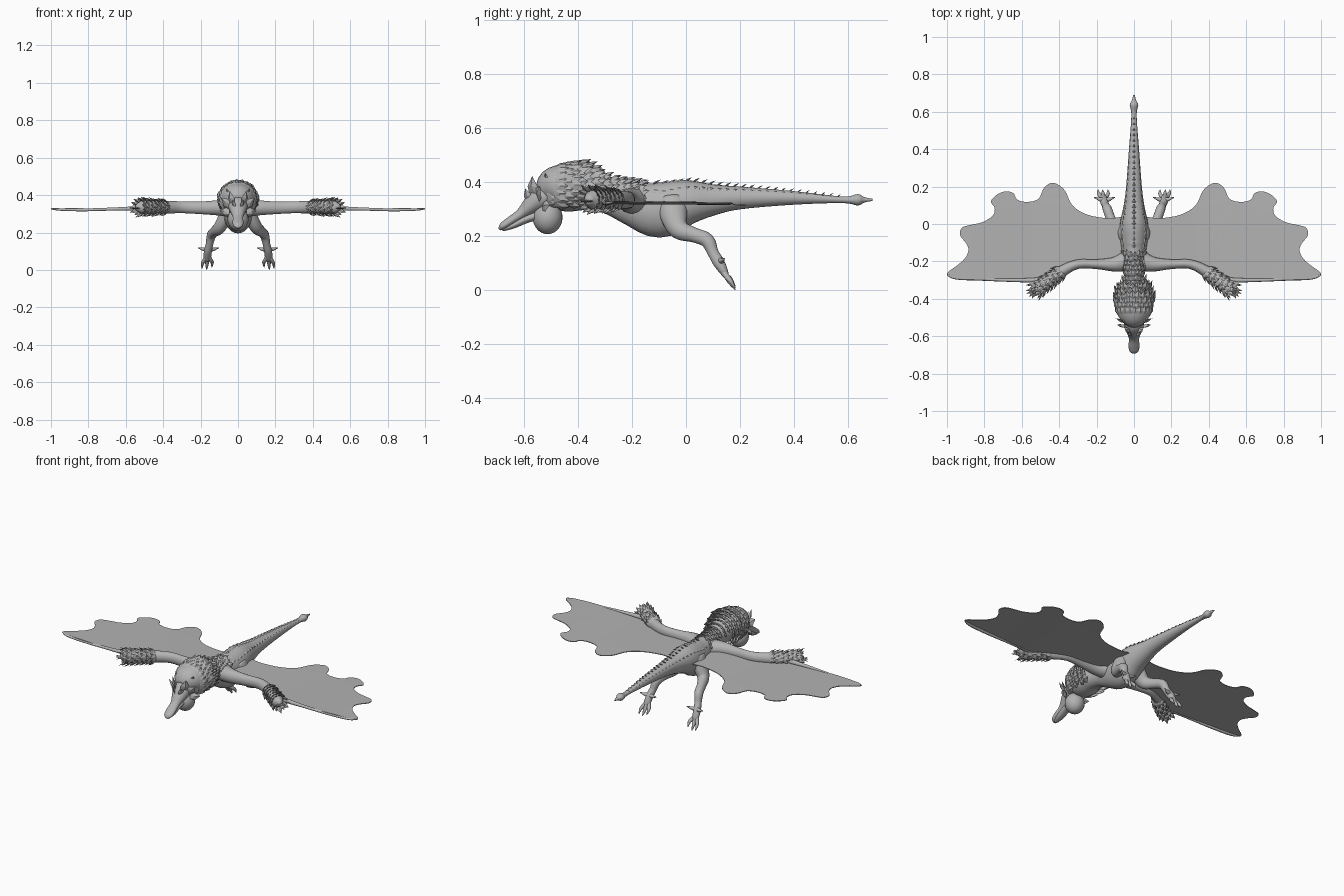
import bpy, bmesh, math, random
from mathutils import Vector

random.seed(4)
if "Cube" in bpy.data.objects:
    bpy.data.objects.remove(bpy.data.objects["Cube"])

stone = bpy.data.materials.new("stone grey")
stone.use_nodes = True
GREY = (0.45, 0.45, 0.45, 1)
stone.diffuse_color = GREY
stone.node_tree.nodes["Principled BSDF"].inputs["Base Color"].default_value = GREY
X, Y, Z = Vector((1, 0, 0)), Vector((0, 1, 0)), Vector((0, 0, 1))


def finish(name, bm, mirror=False, smooth=True):
    bmesh.ops.recalc_face_normals(bm, faces=bm.faces)
    mesh = bpy.data.meshes.new(name)
    bm.to_mesh(mesh)
    bm.free()
    mesh.materials.append(stone)
    ob = bpy.data.objects.new(name, mesh)
    bpy.context.collection.objects.link(ob)
    for p in mesh.polygons:
        p.use_smooth = smooth
    if mirror:
        ob.modifiers.new("mirror", "MIRROR").use_mirror_merge = False
    return ob


def spline(points, steps, closed=False):
    """Catmull-Rom samples through tuples of any length."""
    pts = [Vector(p) for p in points]
    n = len(pts)
    get = (lambda i: pts[i % n]) if closed else (lambda i: pts[max(0, min(n - 1, i))])
    out = []
    for i in range(n if closed else n - 1):
        a, b, c, d = (get(i + k) for k in (-1, 0, 1, 2))
        for s in range(steps):
            t = s / steps
            out.append(b + (c - a) * (t / 2) + (a * 2 - b * 5 + c * 4 - d) * (t * t / 2)
                       + (b * 3 - a - c * 3 + d) * (t ** 3 / 2))
    return out if closed else out + [pts[-1]]


def tube(bm, rows, ref=X, steps=4, sides=18):
    """Loft of ellipses; each row is x, y, z, radius along ref, other radius."""
    wide = [Vector(r) for r in rows]
    pos = spline([w[:3] for w in wide], steps)
    rad = spline([(w[3], w[4], 0) for w in wide], steps)
    rings = []
    for i, p in enumerate(pos):
        t = (pos[min(i + 1, len(pos) - 1)] - pos[max(i - 1, 0)]).normalized()
        u = (ref - t * ref.dot(t)).normalized()
        v = t.cross(u)
        rings.append([bm.verts.new(p + u * math.cos(a) * max(rad[i].x, .001)
                                   + v * math.sin(a) * max(rad[i].y, .001))
                      for a in (2 * math.pi * k / sides for k in range(sides))])
    for r, s in zip(rings, rings[1:]):
        for k in range(sides):
            bm.faces.new((r[k], r[k - 1], s[k - 1], s[k]))
    bm.faces.new(rings[0])
    bm.faces.new(rings[-1])


def scale(bm, base, along, normal, length, width):
    """Pointed, ridged plate that lies along a surface."""
    along = along.normalized()
    side = along.cross(normal).normalized() * width / 2
    mid = base + along * length * .45
    pts = [base - side * .7, base + side * .7, mid + side, base + along * length,
           mid - side, mid + normal * width * .2, mid - normal * width * .25]
    v = [bm.verts.new(p) for p in pts]
    for k in range(5):
        for hub in (5, 6):
            bm.faces.new((v[k], v[(k + 1) % 5], v[hub]))


# Torso, neck and tail in one loft
SPINE = [(-.53, .355, .045, .045), (-.49, .375, .085, .08), (-.42, .38, .098, .088),
         (-.35, .37, .075, .075), (-.28, .347, .05, .066), (-.2, .32, .058, .08),
         (-.1, .297, .075, .102), (0, .325, .075, .085), (.1, .335, .055, .058),
         (.2, .342, .042, .042), (.4, .342, .027, .025), (.58, .335, .014, .012),
         (.635, .335, .023, .021), (.66, .335, .012, .01), (.69, .335, .004, .004)]
bm = bmesh.new()
tube(bm, [(0, *s) for s in SPINE], sides=24)
finish("body_and_tail", bm)


def spine_at(y):
    for a, b in zip(SPINE, SPINE[1:]):
        if a[0] <= y <= b[0]:
            return Vector(a[1:]).lerp(Vector(b[1:]), (y - a[0]) / (b[0] - a[0]))


# Layered plates of the mane, shrinking down the neck
bm = bmesh.new()
for row in range(14):
    y = -.515 + row * .026
    c, rx, rz = spine_at(y)
    count = 17 if row < 7 else 9
    reach = 2.3 if row < 7 else 1.3
    for k in range(count):
        a = reach * (2 * (k + .5 * (row % 2)) / (count - .5) - 1)
        n = Vector((math.sin(a), 0, math.cos(a)))
        size = (.056 if row < 7 else .04) * random.uniform(.85, 1.15)
        scale(bm, Vector((n.x * rx, y, c + n.z * rz)), Y + n * .35, n, size, size * .75)
finish("mane_plates", bm, smooth=False)

# Row of small spikes along the back and tail
bm = bmesh.new()
for k in range(24):
    y = -.13 + k * .03
    c, rx, rz = spine_at(y)
    size = .042 - k * .0011
    scale(bm, Vector((0, y, c + rz * .9)), Y + Z * .55, Z, size, size * .6)
    for s in (-1, 1):
        n = Vector((s * .75, 0, .66))
        scale(bm, Vector((n.x * rx, y, c + n.z * rz)), Y + n * .2, n, size * .7, size * .45)
finish("back_spikes", bm, smooth=False)

# Head, jaws and throat pouch
bm = bmesh.new()
tube(bm, [(0, -.46, .36, .05, .05), (0, -.53, .345, .054, .048), (0, -.57, .317, .043, .036),
          (0, -.61, .283, .028, .021), (0, -.65, .256, .029, .017), (0, -.678, .237, .025, .014),
          (0, -.69, .225, .008, .005)])
tube(bm, [(0, -.5, .29, .03, .02), (0, -.58, .268, .026, .016), (0, -.64, .24, .023, .012),
          (0, -.68, .224, .01, .006)])
finish("head", bm)
bm = bmesh.new()
bmesh.ops.create_uvsphere(bm, u_segments=24, v_segments=16, radius=1)
for v in bm.verts:
    v.co = Vector((v.co.x * .056, -.512 + v.co.y * .055, .27 + v.co.z * .062))
finish("throat_pouch", bm)

# Cheek frills, brow plates and nose horn
bm = bmesh.new()
for x, y, z, d, size in [(.04, -.55, .34, (.5, .1, .45), .07), (.03, -.565, .35, (.2, -.05, 1), .075),
                         (.045, -.53, .31, (.8, .4, .1), .06), (.02, -.58, .33, (.1, -.25, .8), .05),
                         (.04, -.51, .39, (.4, -.2, .8), .05)]:
    scale(bm, Vector((x, y, z)), Vector(d), Vector((.7, -.6, .2)).normalized(), size, size * .7)
finish("head_frills", bm, True, False)

# Arms with the long finger along the leading edge
ARM = [(.02, -.19, .33, .06, .05), (.1, -.215, .332, .04, .042), (.2, -.215, .332, .026, .034),
       (.3, -.215, .335, .025, .032), (.38, -.25, .335, .03, .034), (.46, -.305, .335, .034, .036),
       (.51, -.345, .335, .034, .036), (.545, -.36, .335, .012, .015)]
bm = bmesh.new()
tube(bm, ARM, Y)
tube(bm, [(.47, -.3, .33, .016, .016), (.65, -.301, .326, .009, .009), (.82, -.294, .321, .009, .008),
          (.95, -.287, .323, .01, .007), (.998, -.273, .327, .003, .003)], Y, sides=10)
finish("arm", bm, True)

# Shaggy scales on the forearms and hand claws
bm = bmesh.new()
out = Vector((.8, -.6, 0))
u = Vector((.6, .8, 0))
for row in range(7):
    base = Vector((.38, -.25, .335)).lerp(Vector((.51, -.345, .335)), row / 6)
    for k in range(13):
        a = 2 * math.pi * (k + .5 * (row % 2)) / 13
        n = u * math.cos(a) + Z * math.sin(a)
        size = random.uniform(.035, .055)
        scale(bm, base + n * (.028 + row * .001), out + n * .5, n, size, size * .5)
for k in range(4):
    d = out + u * (k - 1.5) * .4
    scale(bm, Vector((.525, -.35, .33)), d, Z, .055, .02)
finish("forearm_scales", bm, True, False)

# Wing membranes with a scalloped trailing edge
EDGE = [(.02, .02), (.14, .03), (.25, .05), (.33, .1), (.37, .18), (.43, .22), (.48, .195), (.51, .135),
        (.57, .118), (.625, .13), (.645, .165), (.69, .174), (.735, .155), (.765, .12), (.745, .085),
        (.755, .045), (.81, .01), (.87, -.004), (.92, -.02), (.93, -.06), (.9, -.1), (.885, -.14),
        (.905, -.185), (.95, -.225), (.995, -.258), (.99, -.28), (.9, -.295), (.7, -.303),
        (.5, -.305), (.42, -.275), (.32, -.21), (.2, -.21), (.02, -.2)]
bm = bmesh.new()
bm.faces.new([bm.verts.new(p) for p in spline([(x, y, .33) for x, y in EDGE], 4, True)])
bmesh.ops.triangulate(bm, faces=bm.faces)
for v in bm.verts:
    v.co.z = .328 - .008 * math.sin(v.co.x * 3.6) ** 2 - .012 * max(0, v.co.y + .1)
wing = finish("wing_membrane", bm, True, False)
thick = wing.modifiers.new("thickness", "SOLIDIFY")
thick.thickness, thick.offset = .004, 0

# Legs, toes and side spurs
bm = bmesh.new()
tube(bm, [(.035, -.05, .33, .045, .06), (.07, -.045, .275, .038, .05), (.1, -.025, .225, .032, .037),
          (.125, .03, .205, .026, .028), (.142, .078, .185, .025, .027), (.152, .1, .14, .02, .021),
          (.16, .12, .105, .021, .022), (.164, .14, .07, .02, .016), (.165, .15, .05, .012, .01)])
for dx, drop in ((-.028, .012), (0, 0), (.024, .006)):
    tube(bm, [(.162, .13, .085, .012, .012), (.164 + dx * .6, .148, .055, .011, .011),
              (.166 + dx, .165, .028 + drop, .009, .009), (.168 + dx, .182, .002 + drop, .002, .002)],
         sides=10)
finish("leg", bm, True)
bm = bmesh.new()
for s in (-1, 1):
    tube(bm, [(.158, .125, .11, .014, .014), (.158 + s * .025, .132, .11, .01, .01),
              (.158 + s * .055, .142, .118, .002, .002)], Y, sides=10)
finish("leg_spurs", bm, True)
